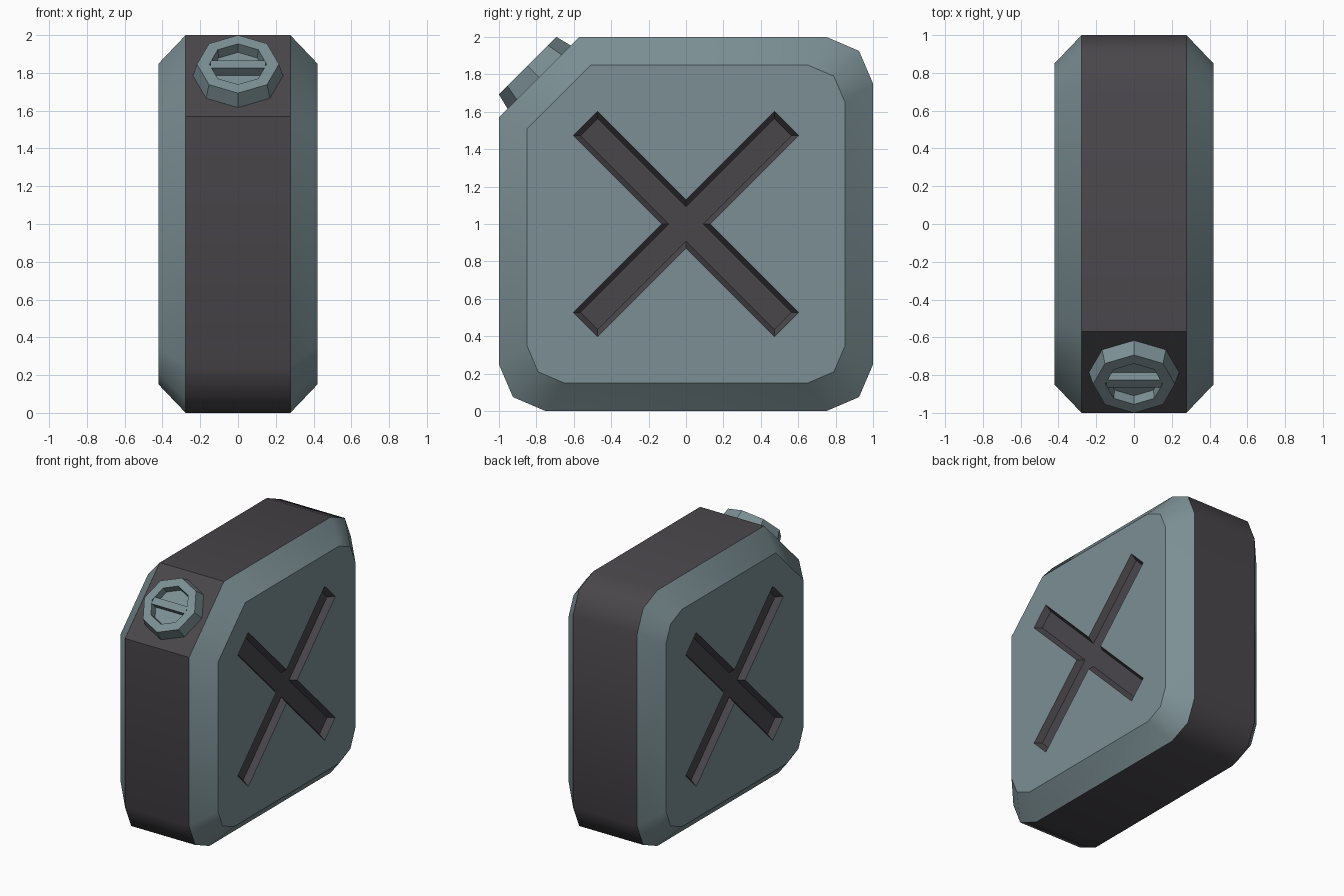
import bpy, bmesh, math
from mathutils import Matrix, Vector

if "Cube" in bpy.data.objects:
    bpy.data.objects.remove(bpy.data.objects["Cube"])


def material(name, rgb):
    m = bpy.data.materials.new(name)
    m.diffuse_color = (*rgb, 1)
    m.use_nodes = True
    m.node_tree.nodes["Principled BSDF"].inputs["Base Color"].default_value = m.diffuse_color
    return m


SLATE = material("slate_grey", (0.20, 0.275, 0.295))
DARK = material("dark_grey", (0.068, 0.062, 0.071))


def finish(bm, name, matrix=None):
    bmesh.ops.recalc_face_normals(bm, faces=bm.faces)
    me = bpy.data.meshes.new(name)
    bm.to_mesh(me)
    bm.free()
    ob = bpy.data.objects.new(name, me)
    bpy.context.collection.objects.link(ob)
    me.materials.append(SLATE)
    me.materials.append(DARK)
    if matrix:
        ob.matrix_world = matrix
    return ob


def ring(bm, pts):
    return [bm.verts.new(p) for p in pts]


def bridge(bm, a, b, mat=0, smooth=False):
    n = len(a)
    for i in range(n):
        f = bm.faces.new((a[i], a[(i + 1) % n], b[(i + 1) % n], b[i]))
        f.material_index, f.smooth = mat, smooth


def loop_edges(bm, r):
    out = []
    for i in range(len(r)):
        e = bm.edges.get((r[i - 1], r[i])) or bm.edges.new((r[i - 1], r[i]))
        e.smooth = False
        out.append(e)
    return out


def outline(h, c, k, ny, nz):
    """Side profile (y, z): square of half size h, clipped corners, chamfered filler corner."""
    pts = [(-h, -h + c), (-h + k, -h + k), (-h + c, -h),
           (h - c, -h), (h - k, -h + k), (h, -h + c),
           (h, h - c), (h - k, h - k), (h - c, h), (ny, h), (-h, nz)]
    return [(y, z + 1) for y, z in pts]


def cross(w, l):
    """Diagonal cross, arm half width w and length l."""
    s = math.sqrt(0.5)
    pts = []
    for i in range(4):
        a = math.pi / 4 + i * math.pi / 2
        d, t = Vector((math.cos(a), math.sin(a))), Vector((-math.sin(a), math.cos(a)))
        pts += [d * l - t * w, d * l + t * w, d * w + t * w]
    return [(p.x, p.y + 1) for p in pts]


# Can body: dark band, bevelled slate sides, pressed cross on both sides
bm = bmesh.new()
outer = outline(1.0, 0.25, 0.075, -0.57, 0.57)
inner = outline(0.85, 0.20, 0.06, -0.51, 0.51)
rims = {}
for s in (1, -1):
    o = ring(bm, [(s * 0.277, y, z) for y, z in outer])
    i = ring(bm, [(s * 0.42, y, z) for y, z in inner])
    xo = ring(bm, [(s * 0.42, y, z) for y, z in cross(0.092, 0.76)])
    xi = ring(bm, [(s * 0.375, y, z) for y, z in cross(0.066, 0.733)])
    bridge(bm, o, i, 0, True)
    bridge(bm, xo, xi, 1)
    bm.faces.new(xi).material_index = 1
    edges = loop_edges(bm, i) + loop_edges(bm, xo)
    bmesh.ops.triangle_fill(bm, use_beauty=True, edges=edges, normal=(s, 0, 0))
    rims[s] = o
bridge(bm, rims[1], rims[-1], 1, True)
for s in (1, -1):
    loop_edges(bm, rims[s])
for k in (9, 10):  # crisp edges of the filler chamfer
    bm.edges.get((rims[1][k], rims[-1][k])).smooth = False
finish(bm, "can_body")

# Filler cap: octagonal, hollowed, seated on the chamfer
seat = Matrix.Translation((0, -0.785, 1.785)) @ Matrix.Rotation(math.pi / 4, 4, 'X')


def octagon(bm, r, z):
    return ring(bm, [(r * math.cos(i * math.pi / 4), r * math.sin(i * math.pi / 4), z)
                     for i in range(8)])


bm = bmesh.new()
rings = [octagon(bm, r, z) for r, z in
         ((0.24, -0.005), (0.217, 0.087), (0.152, 0.087), (0.145, 0.03))]
for a, b in zip(rings, rings[1:]):
    bridge(bm, a, b)
bm.faces.new(rings[0])
bm.faces.new(rings[-1])
finish(bm, "filler_cap", seat)

# Grip bar across the cap
bm = bmesh.new()
bmesh.ops.create_cube(bm, size=1, matrix=Matrix.Translation((0, 0, 0.056))
                      @ Matrix.Diagonal((0.29, 0.055, 0.058, 1)))
finish(bm, "cap_grip_bar", seat)
